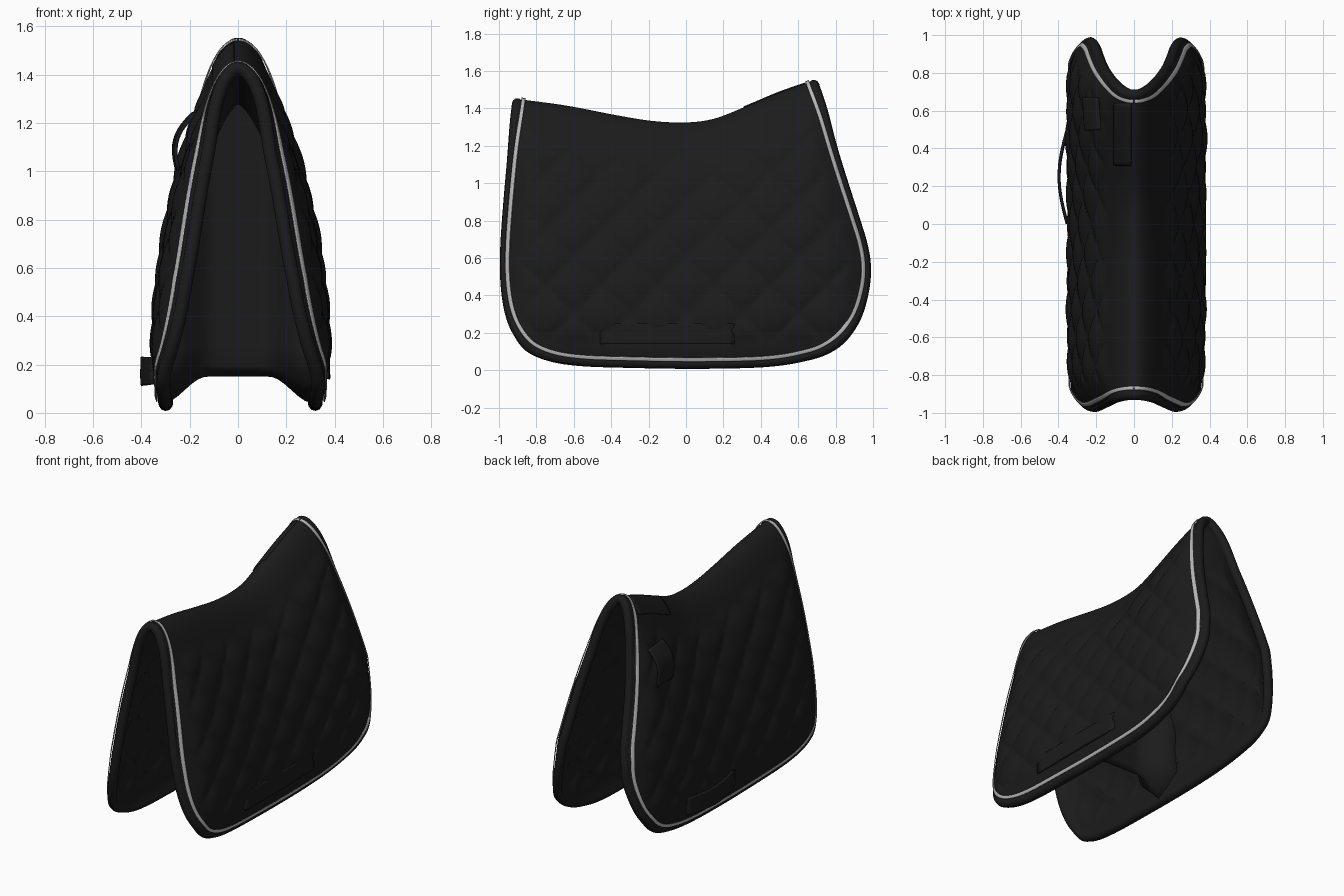
import bpy, bmesh, math
from mathutils import Vector

cube = bpy.data.objects.get("Cube")
if cube:
    bpy.data.objects.remove(cube, do_unlink=True)


def material(name, value, rough):
    m = bpy.data.materials.new(name)
    m.use_nodes = True
    col = (value, value, value, 1)
    m.diffuse_color = col
    bsdf = m.node_tree.nodes["Principled BSDF"]
    bsdf.inputs["Base Color"].default_value = col
    bsdf.inputs["Roughness"].default_value = rough
    return m


BLACK = material("black_fabric", 0.011, 0.8)
GREY = material("grey_piping", 0.47, 0.6)


def spline(pts, t):
    """Smooth curve through points, t from 0 to 1."""
    n = len(pts) - 1
    f = min(max(t, 0), 1) * n
    i = min(int(f), n - 1)
    f -= i
    b, c = Vector(pts[i]), Vector(pts[i + 1])
    a = Vector(pts[i - 1]) if i else 2 * b - c
    d = Vector(pts[i + 2]) if i + 2 <= n else 2 * c - b
    return 0.5 * (2 * b + (c - a) * f + (2 * a - 5 * b + 4 * c - d) * f * f
                  + (3 * b - a - 3 * c + d) * f ** 3)


# Side outline of the pad as (y, z) curves
SPINE = [(-.9, 1.45), (-.64, 1.415), (-.38, 1.365), (-.18, 1.333), (0, 1.325),
         (.15, 1.345), (.32, 1.41), (.5, 1.485), (.68, 1.548)]
FRONT = [(-.9, 1.45), (-.934, 1.2), (-.963, .9), (-.98, .65), (-.978, .47), (-.955, .32), (-.91, .21)]
HEM = [(-.835, .12), (-.715, .067), (-.55, .042), (-.3, .033), (0, .028),
       (.3, .031), (.47, .041), (.6, .062), (.73, .1)]
REAR = [(.84, .175), (.918, .285), (.962, .42), (.975, .55), (.956, .68), (.91, .83),
        (.845, 1.03), (.792, 1.2), (.742, 1.37), (.68, 1.548)]
OUTLINE = FRONT + HEM + REAR
N_FRONT, N_REAR, N_ALL = len(FRONT), len(REAR) - 1, len(OUTLINE) - 1
SPINE_TABLE = [spline(SPINE, k / 200) for k in range(201)]


def front(t):
    return spline(OUTLINE, t * N_FRONT / N_ALL)


def rear(t):
    return spline(OUTLINE, 1 - t * N_REAR / N_ALL)


def hem(u):
    return spline(OUTLINE, (N_FRONT + u * (N_ALL - N_FRONT - N_REAR)) / N_ALL)


def spine_z(y):
    if y <= SPINE_TABLE[0].x:
        return SPINE_TABLE[0].y
    for p, q in zip(SPINE_TABLE, SPINE_TABLE[1:]):
        if y <= q.x:
            return p.y + (q.y - p.y) * (y - p.x) / (q.x - p.x)
    return SPINE_TABLE[-1].y


def ramp(v):
    v = min(max(v, 0), 1)
    return v * v * (3 - 2 * v)


def point(side, y, z, puff):
    """Point on the draped outer surface, with quilted diamonds."""
    top = spine_z(y)
    z = min(z, top)
    d = top - z
    q = math.sqrt(d)
    x = .33 * q + .13 * q ** 3 - .105 * q ** 5
    yf = -.98 + .07 * max(0, z - .55)
    yr = .975 - .28 * max(0, z - .6)
    v = min(abs((2 * y - yr - yf) / (yr - yf)), 1.02)
    x *= 1 - .15 * v ** 5 * math.sin(math.pi * min(d / 1.55, 1))
    # Borders roll inward toward the binding
    x -= .045 * (max(v - .86, 0) / .14) ** 2 * ramp(d / .4)
    x -= .025 * (max(.16 - z, 0) / .13) ** 2
    fade = ramp((1 - v) / .14 - .4) * ramp((z - .13) / .12) * ramp((d - .15) / .15)
    a, b = (y + z) / .3, (y - z) / .3
    x += puff * fade * math.sqrt(abs(math.sin(math.pi * a) * math.sin(math.pi * b)))
    return Vector((side * x * (1 if side > 0 else .94), y, z))


def surf(side, y, z, off=0.0, puff=.024):
    p = point(side, y, z, puff)
    if z >= spine_z(y):
        return p + Vector((0, 0, off))
    if not off:
        return p
    e = .006
    z0 = p.z - e
    ty = point(side, y + e, z0, puff) - point(side, y - e, z0, puff)
    tz = point(side, y, p.z, puff) - point(side, y, z0 - e, puff)
    n = ty.cross(tz).normalized()
    return p + n * off * side


def add_grid(bm, side, fn, nu, nv):
    g = [[bm.verts.new(fn(i / nu, j / nv)) for j in range(nv + 1)] for i in range(nu + 1)]
    for i in range(nu):
        for j in range(nv):
            f = [g[i][j], g[i][j + 1], g[i + 1][j + 1], g[i + 1][j]]
            bm.faces.new(f if side > 0 else f[::-1])


def finish(name, bm, mat, thick=0):
    me = bpy.data.meshes.new(name)
    bm.to_mesh(me)
    bm.free()
    me.materials.append(mat)
    me.polygons.foreach_set("use_smooth", [True] * len(me.polygons))
    ob = bpy.data.objects.new(name, me)
    bpy.context.collection.objects.link(ob)
    if thick:
        mod = ob.modifiers.new("thickness", "SOLIDIFY")
        mod.thickness = thick
        mod.offset = -1


# Quilted pad: one blended patch per flap, joined along the spine
def flap_yz(u, t):
    corners = ((Vector(SPINE[0]) * (1 - u) + Vector(SPINE[-1]) * u) * (1 - t)
               + (hem(0) * (1 - u) + hem(1) * u) * t)
    return (spline(SPINE, u) * (1 - t) + hem(u) * t
            + front(t) * (1 - u) + rear(t) * u - corners)


def flap_point(side):
    def fn(u, t):
        y, z = flap_yz(u, t ** 1.6)
        return surf(side, y, spine_z(y) if t == 0 else z)
    return fn


bm = bmesh.new()
for side in (1, -1):
    add_grid(bm, side, flap_point(side), 120, 90)
bmesh.ops.remove_doubles(bm, verts=bm.verts, dist=.0002)
finish("quilted_pad", bm, BLACK, .05)

# Edge path of one flap, front top to rear top
edge = [front((k / 60) ** 1.5) for k in range(60)]
edge += [hem(k / 50) for k in range(50)]
edge += [rear((1 - k / 60) ** 1.5) for k in range(61)]
last = len(edge) - 1


def inset(k, dist):
    t = (edge[min(k + 1, last)] - edge[max(k - 1, 0)]).normalized()
    q = edge[k] + Vector((-t.y, t.x)) * dist
    if k in (0, last):
        q.y = spine_z(q.x)
    return q


# Rounded binding around the whole border
RADIUS, SINK = .029, .023
cu = bpy.data.curves.new("edge_binding", "CURVE")
cu.dimensions = "3D"
cu.bevel_depth = RADIUS
cu.bevel_resolution = 3
loop = [surf(1, p.x, p.y, -SINK) for p in edge[1:-1]]
loop += [surf(-1, p.x, p.y, -SINK) for p in edge[-2:0:-1]]
sp = cu.splines.new("POLY")
sp.points.add(len(loop) - 1)
for sp_point, p in zip(sp.points, loop):
    sp_point.co = (*p, 1)
sp.use_cyclic_u = True
sp.use_smooth = True
cu.materials.append(BLACK)
bpy.context.collection.objects.link(bpy.data.objects.new("edge_binding", cu))

# Thin piping stripe just inside the binding
bm = bmesh.new()
for side in (1, -1):
    def stripe(u, t, side=side):
        q = inset(round(u * last), .021 + .02 * t)
        return surf(side, q.x, q.y, .006)
    add_grid(bm, side, stripe, last, 3)
finish("piping_stripe", bm, GREY, .005)


# Straps and tabs lying on the flaps
def strap(name, side, y0, y1, z0, z1, off, bow_y=0, bow_z=0, from_spine=False):
    def fn(u, t):
        y = y0 + (y1 - y0) * u
        z = z1 + (z0 - z1) * t
        if from_spine:
            z += spine_z(y)
        lift = off + bow_y * math.sin(math.pi * u) + bow_z * math.sin(math.pi * t)
        return surf(side, y, z, lift, puff=0)
    b = bmesh.new()
    add_grid(b, side, fn, 16, 12)
    finish(name, b, BLACK, .014)


strap("left_girth_strap", -1, 0, .5, .12, .23, .018, bow_y=.042)
strap("right_girth_strap", 1, -.46, .26, .14, .25, .01, bow_y=.006)
strap("left_spine_tab", -1, .31, .64, -.1, -.002, .008, from_spine=True)
strap("left_loop", -1, .5, .67, 1.0, 1.24, .015, bow_z=.04)

# Inner web joining the flaps under the spine, flaring where it meets them
WEB_Y = -.1


def web(u, t):
    down = 1 - abs(2 * t - 1)
    z = 1.31 - 1.16 * down
    x = (2 * u - 1) * (abs(point(1, WEB_Y, z, 0).x) * .96 - .02)
    flare = ramp((abs(x) - .09) / .18)
    z -= .11 * ramp((abs(x) - .13) / .18) * down ** 6
    half = (.02 + .12 * flare) * min(1, (1 - down) * 12)
    return Vector((x, WEB_Y + math.copysign(half, t - .5), z))


bm = bmesh.new()
add_grid(bm, 1, web, 24, 48)
finish("inner_web", bm, BLACK)
